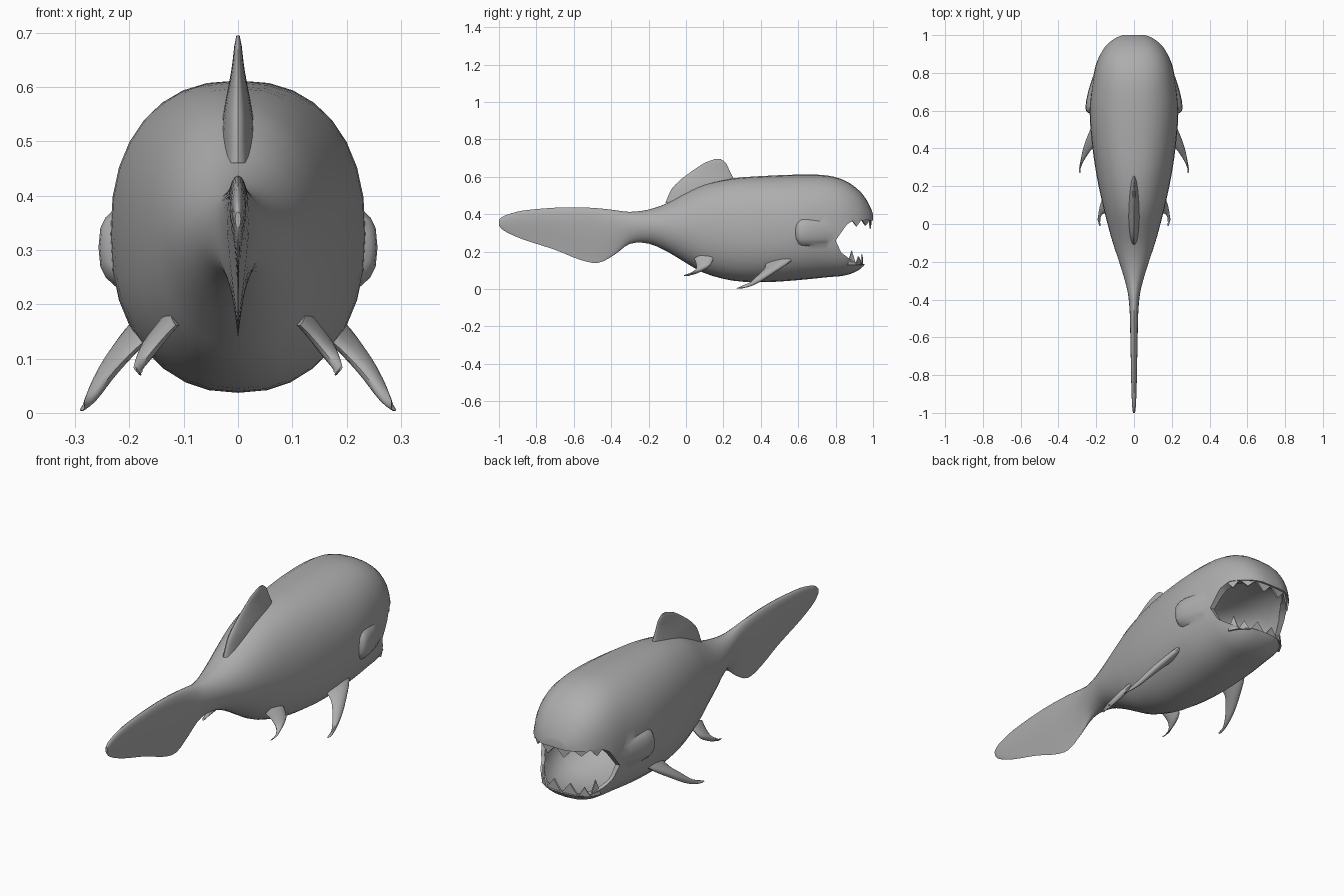
import bpy, bmesh, math
from mathutils import Vector

cube = bpy.data.objects.get("Cube")
if cube:
    bpy.data.objects.remove(cube, do_unlink=True)

grey = bpy.data.materials.new("grey skin")
grey.use_nodes = True
tone = (0.42, 0.42, 0.42, 1)
grey.diffuse_color = tone
grey.node_tree.nodes["Principled BSDF"].inputs["Base Color"].default_value = tone


def finish(name, bm):
    bmesh.ops.recalc_face_normals(bm, faces=bm.faces)
    mesh = bpy.data.meshes.new(name)
    bm.to_mesh(mesh)
    bm.free()
    mesh.materials.append(grey)
    obj = bpy.data.objects.new(name, mesh)
    bpy.context.collection.objects.link(obj)
    return obj


def smooth(obj, angle=40):
    bpy.ops.object.select_all(action="DESELECT")
    obj.select_set(True)
    bpy.context.view_layer.objects.active = obj
    bpy.ops.object.shade_smooth_by_angle(angle=math.radians(angle))


def refine(rows, steps):
    """Catmull-Rom interpolation of section rows."""
    out = []
    for i in range(len(rows) - 1):
        a, b, c, d = (rows[min(max(i + k, 0), len(rows) - 1)] for k in (-1, 0, 1, 2))
        for s in range(steps):
            t = s / steps
            out.append([q + t * ((r - p) + t * ((2 * p - 5 * q + 4 * r - u) + t * (3 * (q - r) + u - p))) / 2
                        for p, q, r, u in zip(a, b, c, d)])
    return out + [list(rows[-1])]


def loft(name, rings):
    bm = bmesh.new()
    loops = [[bm.verts.new(p) for p in ring] for ring in rings]
    n = len(loops[0])
    for a, b in zip(loops, loops[1:]):
        for i in range(n):
            j = (i + 1) % n
            bm.faces.new((a[i], a[j], b[j], b[i]))
    bm.faces.new(loops[0])
    bm.faces.new(loops[-1])
    return finish(name, bm)


def oval(centre, u, v, power=2, taper=0, count=32):
    """Superellipse ring; taper narrows the -v side."""
    ring = []
    for i in range(count):
        a = 2 * math.pi * i / count
        c, s = math.cos(a), math.sin(a)
        c = math.copysign(abs(c) ** (2 / power), c)
        s = math.copysign(abs(s) ** (2 / power), s)
        ring.append(Vector(centre) + Vector(u) * c * (1 - taper * (1 - s) / 2) + Vector(v) * s)
    return ring


def hull(name, rows, steps=3):
    """Rows: y, half width, bottom, top, power, taper."""
    return loft(name, [oval((0, y, (lo + hi) / 2), (w, 0, 0), (0, 0, (hi - lo) / 2), p, t)
                       for y, w, lo, hi, p, t in refine(rows, steps)])


def combine(target, tool, mode):
    mod = target.modifiers.new(mode, "BOOLEAN")
    mod.operation, mod.object, mod.solver = mode, tool, "EXACT"
    bpy.context.view_layer.objects.active = target
    bpy.ops.object.modifier_apply(modifier=mod.name)
    bpy.data.objects.remove(tool, do_unlink=True)


# Body and tail as one continuous hull
body = hull("body_and_tail", [
    (-1, .006, .34, .37, 2, .3), (-.97, .012, .31, .393, 2, .5), (-.87, .02, .265, .42, 2, .8),
    (-.7, .026, .21, .435, 2, .9), (-.57, .03, .158, .437, 2, .9), (-.47, .034, .14, .432, 2, .9),
    (-.38, .042, .185, .422, 2, .7), (-.3, .056, .242, .413, 2, .3), (-.2, .083, .243, .425, 2, .1),
    (-.1, .112, .2, .46, 2, 0), (0, .14, .14, .515, 2, 0), (.1, .165, .085, .56, 2.1, 0),
    (.25, .197, .045, .592, 2.2, 0), (.42, .222, .037, .605, 2.3, 0), (.6, .235, .048, .612, 2.3, 0),
    (.75, .22, .063, .608, 2.4, 0), (.85, .2, .073, .58, 2.5, 0), (.92, .168, .1, .532, 2.6, 0),
    (.96, .135, .14, .485, 2.6, 0), (.985, .1, .22, .44, 2.6, 0), (1, .06, .32, .4, 2.5, 0)])

# Raised cheeks, widest at the rear edge
cheeks = hull("cheeks", [
    (.575, .2, .28, .34, 3, 0), (.59, .245, .23, .38, 3, 0), (.62, .257, .2, .41, 3, 0),
    (.7, .243, .2, .41, 3, 0), (.8, .21, .21, .4, 3, 0), (.87, .17, .24, .37, 3, 0)], 2)
combine(body, cheeks, "UNION")

# Hollow throat
throat = hull("throat", [
    (.5, .05, .25, .3, 2, 0), (.58, .14, .16, .39, 2, 0), (.7, .19, .11, .42, 2.4, 0),
    (.8, .185, .1, .43, 2.6, 0), (.88, .163, .11, .43, 2.6, 0), (.93, .138, .13, .42, 2.6, 0),
    (.975, .09, .2, .4, 2.6, 0)], 2)
combine(body, throat, "DIFFERENCE")

# Open mouth wedge cut through both sides
mouth = [(.8, .26), (.86, .345), (.9, .37), (1.1, .365), (1.1, .13), (.92, .135), (.87, .165), (.83, .195)]
combine(body, loft("mouth_cut", [[(x, y, z) for y, z in mouth] for x in (-.4, .4)]), "DIFFERENCE")
smooth(body)

# Dorsal fin from horizontal slices: z, rear y, front y, half thickness
slices = [(.46, -.11, .3, .035), (.53, -.08, .28, .03), (.57, -.045, .265, .024), (.6, -.01, .25, .018),
          (.64, .045, .23, .011), (.675, .1, .213, .007), (.695, .155, .185, .003)]
smooth(loft("dorsal_fin", [oval((0, (a + b) / 2, z), (w, 0, 0), (0, (b - a) / 2, 0))
                           for z, a, b, w in refine(slices, 3)]))


# Paired side fins: x, y, z, half chord, half thickness
def side_fin(name, rows, side):
    rows = refine(rows, 3)
    path = [Vector(r[:3]) for r in rows]
    rings = []
    for i, row in enumerate(rows):
        along = path[min(i + 1, len(path) - 1)] - path[max(i - 1, 0)]
        chord = Vector((0, .95, .3))
        normal = along.cross(chord).normalized()
        rings.append([Vector((p.x * side, p.y, p.z))
                      for p in oval(path[i], chord * row[3], normal * row[4], count=16)])
    smooth(loft(name, rings))


pectoral = [(.16, .51, .17, .09, .016), (.2, .49, .13, .075, .017), (.238, .43, .082, .055, .016),
            (.268, .365, .035, .036, .012), (.284, .31, .014, .022, .008), (.287, .275, .006, .005, .004)]
pelvic = [(.115, .1, .18, .06, .012), (.14, .1, .15, .048, .014), (.167, .09, .115, .04, .014),
          (.182, .05, .09, .026, .011), (.184, .015, .077, .015, .008), (.18, -.008, .073, .004, .004)]
for label, side in (("left", 1), ("right", -1)):
    side_fin(label + "_pectoral_fin", pectoral, side)
    side_fin(label + "_pelvic_fin", pelvic, side)


# Teeth: flat triangular blades following each lip
def tooth(name, a, b, base, tip):
    bm = bmesh.new()
    a, b = Vector((*a, base)), Vector((*b, base))
    inward = (b - a).cross(Vector((0, 0, 1))).normalized()
    if inward.y > 0:
        inward.negate()
    peak = (a + b) / 2
    peak.z = tip
    tri = (a, b, peak)
    front = [bm.verts.new(p) for p in tri]
    back = [bm.verts.new(p + inward * .008) for p in tri]
    bm.faces.new(front)
    bm.faces.new(back)
    for i in range(3):
        j = (i + 1) % 3
        bm.faces.new((front[i], front[j], back[j], back[i]))
    finish(name, bm)


upper = [(.182, .885), (.15, .94), (.085, .985), (0, .993)]
lower = [(.155, .865), (.13, .91), (.085, .94), (0, .948)]
for label, lip, base, tips in (("upper", upper, .372, (.335, .34, .325)),
                               ("lower", lower, .13, (.205, .175, .185))):
    for k in range(len(lip) - 1):
        for hand, side in (("left", 1), ("right", -1)):
            ends = [(x * side, y) for x, y in lip[k:k + 2]]
            tooth(f"{hand}_{label}_tooth_{k}", *ends, base, tips[k])
